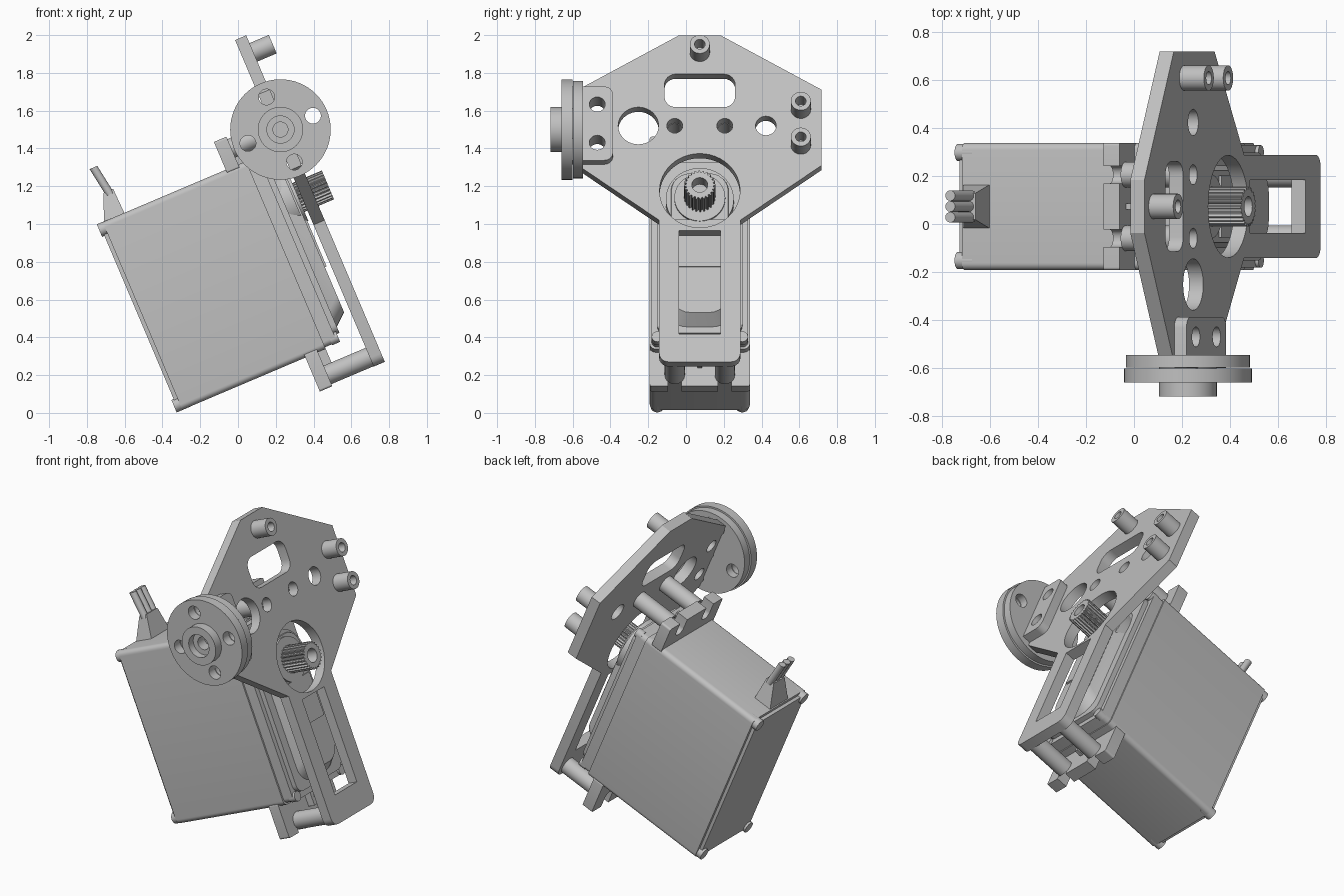
import bpy, bmesh, math
from mathutils import Matrix, Vector

if "Cube" in bpy.data.objects:
    bpy.data.objects.remove(bpy.data.objects["Cube"], do_unlink=True)

TILT = Matrix.Rotation(math.radians(-23), 4, 'Y')   # whole assembly leans back
YC = 0.073                                          # servo centre line
SHAFT_B, HUB = 0.925, (0.793, 1.293)

grey = bpy.data.materials.new("plain_grey")
grey.use_nodes = True
grey.diffuse_color = (0.53, 0.53, 0.53, 1)
grey.node_tree.nodes["Principled BSDF"].inputs["Base Color"].default_value = (0.53, 0.53, 0.53, 1)


# Outline helpers
def circle(p, q, r, n=40):
    return [(p + r * math.cos(2 * math.pi * i / n), q + r * math.sin(2 * math.pi * i / n))
            for i in range(n)]


def rrect(p0, p1, q0, q1, r=0.0, n=6):
    if r == 0:
        return [(p0, q0), (p1, q0), (p1, q1), (p0, q1)]
    pts = []
    for cx, cy, s in ((p1 - r, q1 - r, 0), (p0 + r, q1 - r, 1), (p0 + r, q0 + r, 2), (p1 - r, q0 + r, 3)):
        for i in range(n + 1):
            t = math.pi / 2 * (s + i / n)
            pts.append((cx + r * math.cos(t), cy + r * math.sin(t)))
    return pts


# Extrude an outline along the shaft axis 'a', the width 'y' or the height 'b'
def prism(name, outline, lo, hi, axis='a', top=None):
    def place(p, q, r):
        if axis == 'a':
            return Vector((r, p + YC, q))
        if axis == 'y':
            return Vector((p, r + YC, q))
        return Vector((p, q + YC, r))
    bm = bmesh.new()
    v0 = [bm.verts.new(TILT @ place(p, q, lo)) for p, q in outline]
    v1 = [bm.verts.new(TILT @ place(p, q, hi)) for p, q in (top or outline)]
    n = len(v0)
    bm.faces.new(v0)
    bm.faces.new(v1)
    for i in range(n):
        j = (i + 1) % n
        bm.faces.new((v0[i], v0[j], v1[j], v1[i]))
    bmesh.ops.recalc_face_normals(bm, faces=bm.faces)
    me = bpy.data.meshes.new(name)
    bm.to_mesh(me)
    bm.free()
    me.materials.append(grey)
    ob = bpy.data.objects.new(name, me)
    bpy.context.collection.objects.link(ob)
    return ob


def activate(ob):
    bpy.ops.object.select_all(action='DESELECT')
    ob.select_set(True)
    bpy.context.view_layer.objects.active = ob


# Cut outlines out of a part
def cut(ob, outlines, lo, hi, axis='a'):
    for o in outlines:
        c = prism("cutter", o, lo, hi, axis)
        c.hide_render = True
        m = ob.modifiers.new("cut", 'BOOLEAN')
        m.operation, m.solver, m.object = 'DIFFERENCE', 'EXACT', c
        activate(ob)
        bpy.ops.object.modifier_apply(modifier=m.name)
        bpy.data.objects.remove(c, do_unlink=True)
    return ob


def tube(name, y, b, r, bore, lo, hi):
    return cut(prism(name, circle(y, b, r, 32), lo, hi), [circle(y, b, bore, 24)], lo - 0.01, hi + 0.01)


# Servo case
prism("servo_case", rrect(-0.265, 0.265, 0.13, 1.21, 0.03), -0.265, 0.56)
prism("case_rear_cap", rrect(-0.245, 0.245, 0.15, 1.19, 0.03), -0.285, -0.265)
prism("case_front_cap", rrect(-0.255, 0.255, 0.14, 1.20, 0.03), 0.56, 0.63)
prism("front_cap_step", rrect(-0.225, 0.225, 0.18, 1.16, 0.05), 0.63, 0.66)
prism("gear_cover", rrect(-0.17, 0.17, 0.215, 1.08, 0.10), 0.66, 0.725,
      top=rrect(-0.15, 0.15, 0.27, 1.07, 0.10))
prism("gear_cover_pad", rrect(-0.13, 0.13, 0.53, 0.80), 0.725, 0.735)
for y in (-0.225, 0.225):
    for b in (0.165, 1.175):
        prism("case_screw", circle(y, b, 0.036, 20), -0.298, -0.22)
        prism("front_screw", circle(y, b, 0.03, 20), 0.60, 0.645)

# Mounting ears with open screw slots
for name, b0, b1, s0, s1, rb in (("upper_ear", 1.19, 1.37, 1.268, 1.5, 1.30),
                                 ("lower_ear", -0.065, 0.15, -0.2, 0.037, 0.04)):
    ear = prism(name, rrect(-0.265, 0.265, b0, b1, 0.012), 0.443, 0.515)
    cut(ear, [rrect(y - 0.036, y + 0.036, s0, s1, 0.034) for y in (-0.1325, 0.1325)], 0.4, 0.55)
    prism(name + "_rib", rrect(-0.012, 0.012, min(rb, 0.6), max(rb, 0.6)), 0.515, 0.56)

# Output boss and splined shaft
prism("output_boss", circle(0, SHAFT_B, 0.18, 48), 0.63, 0.715)
prism("bearing_ring", circle(0, SHAFT_B, 0.135, 48), 0.715, 0.74)
teeth = 24
spline = []
for i in range(teeth * 4):
    t = 2 * math.pi * i / (teeth * 4)
    r = 0.083 if i % 4 < 2 else 0.072
    spline.append((r * math.cos(t), SHAFT_B + r * math.sin(t)))
shaft = prism("splined_shaft", spline, 0.735, 0.91)
cut(shaft, [circle(0, SHAFT_B, 0.042, 24)], 0.82, 0.95)

# Mounting plate, mirrored outline with rounded foot
half = [(0.11, 1.823), (0.645, 1.51), (0.645, 1.075), (0.215, 0.76)]
for i in range(6):
    t = math.pi / 2 * i / 5
    half.append((0.165 + 0.05 * math.cos(t), -0.005 - 0.05 * math.sin(t)))
plate = prism("mounting_plate", half + [(-y, b) for y, b in reversed(half)], 0.757, 0.821)
cut(plate, [rrect(-0.11, 0.11, 0.105, 0.70),
            circle(0, 0.93, 0.213, 48),
            circle(-0.325, 1.303, 0.107),
            circle(-0.1325, 1.303, 0.042, 24),
            circle(0.1325, 1.303, 0.042, 24),
            circle(0.35, 1.303, 0.055, 28),
            rrect(-0.187, 0.187, 1.41, 1.60, 0.06),
            circle(-0.543, 1.403, 0.042, 24),
            circle(-0.543, 1.183, 0.042, 24)], 0.7, 0.9)

# Posts between plate and ears, and front standoffs
for y in (-0.1325, 0.1325):
    for b in (0.0, 1.303):
        tube("spacer_post", y, b, 0.053, 0.04, 0.515, 0.757)
for y, b in ((0, 1.725), (0.535, 1.398), (0.535, 1.192)):
    tube("standoff", y, b, 0.053, 0.028, 0.821, 0.932)

# Angle bracket bolted to the plate
bracket = prism("bracket_flange", [(-0.673, 1.081)] +
                [p for p in rrect(-0.7, -0.46, 1.081, 1.505, 0.045)[21:]] +
                [p for p in rrect(-0.7, -0.46, 1.081, 1.505, 0.045)[:7]] +
                [(-0.673, 1.505)], 0.821, 0.876)
cut(bracket, [circle(-0.543, b, 0.042, 24) for b in (1.403, 1.183)], 0.8, 0.9)

# Pivot discs and hub
ha, hb = HUB
bolts = [circle(ha + 0.187 * math.cos(k * math.pi / 2), hb + 0.187 * math.sin(k * math.pi / 2), 0.042, 24)
         for k in range(4)]
for name, r, y0, y1 in (("bracket_disc", 0.258, -0.670, -0.618), ("pivot_disc", 0.266, -0.733, -0.674)):
    disc = prism(name, circle(ha, hb, r, 64), y0, y1, 'y')
    cut(disc, bolts + [circle(ha, hb, 0.04, 24)], -0.8, -0.55, 'y')
prism("disc_spacer", circle(ha, hb, 0.12, 40), -0.676, -0.668, 'y')
hub = prism("pivot_hub", circle(ha, hb, 0.12, 48), -0.791, -0.733, 'y')
cut(hub, [circle(ha, hb, 0.072, 32)], -0.82, -0.745, 'y')
cut(hub, [circle(ha, hb, 0.04, 24)], -0.82, -0.7, 'y')

# Cable strain relief and wires
prism("strain_relief", rrect(-0.262, -0.14, -0.093, 0.093), 1.20, 1.35, 'b',
      top=rrect(-0.2, -0.145, -0.055, 0.055))
for y in (-0.045, 0, 0.045):
    prism("wire", circle(-0.171, y, 0.022, 16), 1.33, 1.495, 'b', top=circle(-0.197, y, 0.022, 16))

# Smooth round walls, keep edges sharp
for ob in list(bpy.context.scene.objects):
    if ob.type == 'MESH':
        activate(ob)
        bpy.ops.object.shade_smooth_by_angle(angle=math.radians(30))
